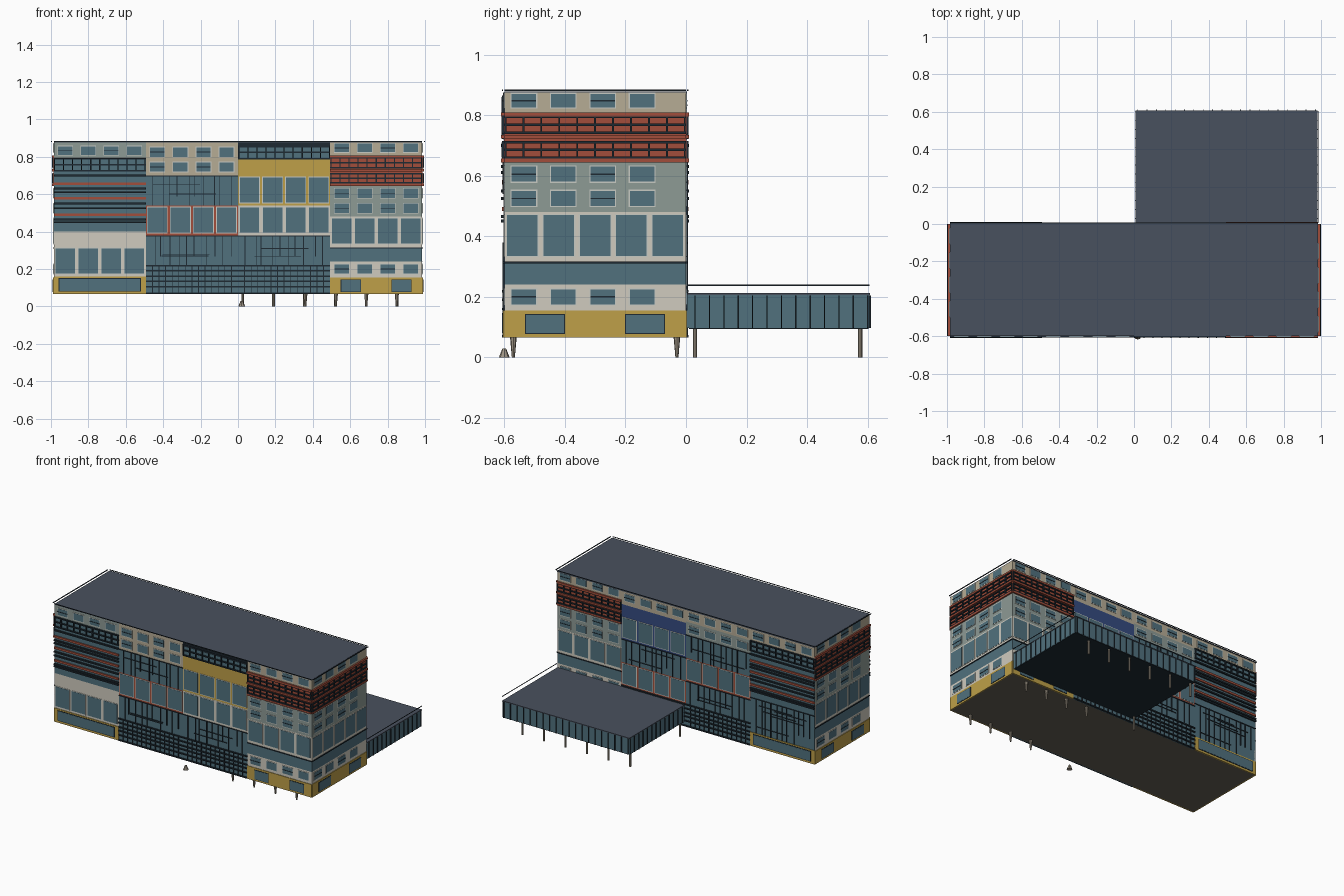
import bpy, bmesh, random

if "Cube" in bpy.data.objects:
    bpy.data.objects.remove(bpy.data.objects["Cube"])

random.seed(4)
COLORS = {
    "glass": (.32, .44, .49), "dark": (.14, .18, .21), "red": (.63, .31, .24),
    "yellow": (.74, .62, .29), "white": (.81, .79, .74), "tan": (.71, .67, .58),
    "sage": (.55, .60, .58), "navy": (.22, .30, .50), "roof": (.29, .32, .37),
    "base": (.40, .38, .34), "post": (.62, .58, .52), "trim": (.78, .79, .76)}
mats, parts = {}, {}
L, W, D = .985, .49, .6      # half length, bay width, depth of the main block


def material(key):
    if key not in mats:
        mats[key] = bpy.data.materials.new(key)
        mats[key].diffuse_color = (*[c ** 2.2 for c in COLORS[key]], 1)
    return mats[key]


def mesh_for(name, color):
    return parts.setdefault((name, color), bmesh.new())


def box(name, color, x, y, z, place=lambda a, b, c: (a, b, c)):
    bm = mesh_for(name, color)
    v = [bm.verts.new(place(a, b, c)) for a in x for b in y for c in z]
    for f in ((0, 1, 3, 2), (4, 6, 7, 5), (0, 4, 5, 1), (2, 3, 7, 6), (0, 2, 6, 4), (1, 5, 7, 3)):
        bm.faces.new([v[i] for i in f])


def post(name, x, y, top, r_low, r_top):
    bm = mesh_for(name, "post")
    made = bmesh.ops.create_cone(bm, cap_ends=True, segments=8, radius1=r_low, radius2=r_top, depth=top)
    bmesh.ops.translate(bm, verts=made["verts"], vec=(x, y, top / 2))


class Facade:
    """Places rectangles on one wall: u along it, z up, d outwards."""

    def __init__(self, name, place):
        self.name, self.place = name, place

    def rect(self, part, color, u0, u1, z0, z1, d=0.0):
        box(f"{self.name}_{part}", color, (u0, u1), (-.005, d), (z0, z1),
            lambda u, dd, z: self.place(u, dd, z))

    def window(self, u0, u1, z0, z1, frame="trim", bar=False):
        self.rect("window_frames", frame, u0 - .004, u1 + .004, z0 - .004, z1 + .004, .002)
        self.rect("window_panes", "glass", u0, u1, z0, z1, .003)
        if bar:
            m = (z0 + z1) / 2
            self.rect("window_bars", "dark", u0, u1, m - .002, m + .002, .005)

    def punched(self, u0, u1, z0, z1, color, rows, n=4, fill=.62, shift=0):
        self.rect("cladding", color, u0, u1, z0, z1)
        p = (u1 - u0 - shift) / n
        for w0, w1 in rows:
            for i in range(n):
                c = u0 + p * (i + .5)
                self.window(c - p * fill / 2, c + p * fill / 2, w0, w1, bar=(fill < .7 and i % 2 == 0))

    def curtain(self, u0, u1, z0, z1, n=11, bars=2):
        # glazing with irregular mullions
        self.rect("curtain_glass", "glass", u0, u1, z0, z1)
        for i in range(1, n):
            u = u0 + (u1 - u0) * (i + random.uniform(-.3, .3)) / n
            a = random.choice((z0, z0, z0 + (z1 - z0) * .3))
            self.rect("mullions", "dark", u - .002, u + .002, a, z1, .006)
        for i in range(bars):
            z, a = random.uniform(z0 + .03, z1 - .03), random.uniform(u0, u0 + .2)
            self.rect("transoms", "dark", a, a + .25, z - .002, z + .002, .005)
        self.rect("transoms", "dark", u0, u1, z1 - .005, z1, .005)

    def ribbon(self, u0, u1, z0, z1, n=10):
        # continuous window strip in a dark frame
        self.rect("ribbon_glass", "glass", u0, u1, z0, z1)
        for z in (z0, (z0 + z1) / 2, z1):
            self.rect("ribbon_rails", "dark", u0, u1, z - .004, z + .004, .008)
        for i in range(n + 1):
            u = u0 + .004 + (u1 - u0 - .008) * i / n
            self.rect("ribbon_mullions", "dark", u - .003, u + .003, z0, z1, .009)

    def louvres(self, u0, u1, z0, z1):
        self.rect("louvre_glass", "glass", u0, u1, z0, z1)
        for z in (.70, .63, .61, .55, .525, .465, .45):
            self.rect("louvre_bars", "dark", u0, u1, z - .005, z + .005, .010)
        for z in (.655, .578, .49):
            self.rect("red_bands", "red", u0, u1, z - .007, z + .007, .008)

    def grid(self, u0, u1):
        self.rect("grid_glass", "glass", u0, u1, .065, .22)
        for z in (.07, .105, .135, .16, .19, .218):
            self.rect("grid_bars", "dark", u0, u1, z - .004, z + .004, .008)
        for i in range(1, 14):
            u = u0 + (u1 - u0) * i / 14
            self.rect("grid_mullions", "dark", u - .002, u + .002, .065, .22, .006)

    def showcase(self, u0, u1):
        # yellow framed shop window
        self.rect("yellow_base", "yellow", u0, u1, .065, .16, .004)
        self.rect("shop_frame", "dark", u0 + .026, u1 - .026, .079, .151, .006)
        self.rect("shop_pane", "glass", u0 + .03, u1 - .03, .083, .147, .007)

    def end_bay(self, u0, u1, n=4, shift=0):
        w = u1 - u0
        self.punched(u0, u1, .805, .875, "tan", [(.825, .87)], 4, shift=shift)
        self.rect("red_bands", "red", u0, u1, .645, .808, 0.001)
        self.ribbon(u0, u1, .742, .795)
        self.ribbon(u0, u1, .66, .71)
        for z in (.802, .728, .65):
            self.rect("red_bands", "red", u0, u1, z - .006, z + .006, .010)
        self.punched(u0, u1, .48, .645, "sage", [(.58, .63), (.50, .55)], 4, shift=shift)
        self.punched(u0, u1, .315, .48, "white", [(.335, .47)], n, .84)
        self.rect("band_glass", "glass", u0, u1, .24, .315)
        self.rect("band_rail", "dark", u0, u1, .31, .316, .005)
        self.punched(u0, u1, .155, .24, "white", [(.175, .225)], 4, shift=shift)
        self.rect("yellow_base", "yellow", u0, u1, .065, .155, .004)
        for a, b in ((.12, .33), (.67, .88)):
            self.rect("base_frame", "dark", u0 + a * w - .003, u0 + b * w + .003, .077, .143, .006)
            self.rect("base_window", "glass", u0 + a * w, u0 + b * w, .08, .14, .007)


front = Facade("front", lambda u, d, z: (u, -D - d, z))
back = Facade("back", lambda u, d, z: (-u, d, z))
right = Facade("right", lambda u, d, z: (L + d, u, z))
left = Facade("left", lambda u, d, z: (-L - d, -u, z))
B = [-L, -.493, 0, .493, L]

# front wall, four bays
f, a, b = front, B[0], B[1]
f.punched(a, b, .795, .875, "sage", [(.81, .855)])
f.ribbon(a, b, .725, .79)
f.louvres(a, b, .40, .725)
f.punched(a, b, .16, .40, "white", [(.175, .31)], 4, .84)
f.showcase(a, b)
a, b = B[1], B[2]
f.punched(a, b, .70, .875, "tan", [(.80, .85), (.72, .77)])
f.curtain(a, b, .54, .70)
f.punched(a, b, .38, .54, "red", [(.395, .53)], 4, .84)
f.curtain(a, b, .22, .38)
f.grid(a, b)
a, b = B[2], B[3]
f.ribbon(a, b, .79, .86)
f.rect("parapet_band", "dark", a, b, .85, .875, .004)
f.punched(a, b, .54, .79, "yellow", [(.555, .69)], 4, .84)
f.punched(a, b, .38, .54, "white", [(.395, .53)], 4, .84)
f.curtain(a, b, .22, .38)
f.grid(a, b)
f.end_bay(B[3], B[4])

# back wall, four bays
f = back
f.end_bay(B[0], B[1])
a, b = B[1], B[2]
f.punched(a, b, .78, .875, "tan", [(.81, .855)])
f.punched(a, b, .54, .78, "navy", [(.555, .69)], 4, .84)
f.curtain(a, b, .38, .54)
f.punched(a, b, .22, .38, "red", [(.235, .37)], 4, .84)
f.grid(a, b)
a, b = B[2], B[3]
f.punched(a, b, .79, .875, "tan", [(.81, .855)])
f.punched(a, b, .70, .79, "sage", [(.72, .765)])
f.curtain(a, b, .54, .70)
f.punched(a, b, .38, .54, "red", [(.395, .53)], 4, .84)
f.curtain(a, b, .22, .38)
f.grid(a, b)
a, b = B[3], B[4]
f.punched(a, b, .795, .875, "tan", [(.81, .855)])
f.ribbon(a, b, .725, .79)
f.louvres(a, b, .40, .725)
f.curtain(a, b, .16, .40, 12, 5)
f.showcase(a, b)

# end walls
right.end_bay(-D, 0, 5, .08)
left.end_bay(0, D, 5, .08)

# solid core, underside and roof
box("building_core", "base", (-L + .003, L - .003), (-D + .003, -.003), (.065, .874))
box("main_roof", "roof", (-L, L), (-D, .004), (.872, .878))
for y in (-D - .006, .006):
    box("roof_edge", "dark", (-L, L), (y - .002, y + .002), (.880, .884))
for x in (-L - .012, L + .012):
    box("roof_edge", "dark", (x - .003, x + .003), (-D, 0), (.880, .884))

# low rear wing with mullions
X0, X1, Y1 = .01, .98, .605
box("wing_glass", "glass", (X0, X1), (.004, Y1), (.097, .208))
box("wing_floor", "dark", (X0 + .002, X1 - .002), (.01, Y1 - .002), (.094, .098))
box("wing_roof", "roof", (X0 - .002, X1 + .002), (.004, Y1 + .003), (.206, .212))
box("wing_rail", "dark", (X1 + .004, X1 + .007), (.005, Y1), (.236, .240))
for i in range(13):
    y = .03 + .57 * i / 12
    for x in (X0, X1):
        box("wing_mullions", "dark", (x - .005, x + .005), (y - .002, y + .002), (.097, .205))
for i in range(20):
    x = X0 + .01 + (X1 - X0 - .02) * i / 19
    box("wing_mullions", "dark", (x - .002, x + .002), (Y1 - .004, Y1 + .006), (.097, .205))

# wing posts and tapered main posts
for i in range(6):
    post("wing_posts", .025 + .165 * i, .575, .096, .007, .007)
post("wing_posts", .025, .03, .096, .007, .007)
for i in range(4):
    for y in (-.57, -.03):
        post("main_posts", .36 + .163 * i, y, .067, .005, .011)
post("small_bollard", .02, -.6, .03, .018, .006)

# turn every collected part into an object
for (name, color), bm in parts.items():
    bmesh.ops.recalc_face_normals(bm, faces=bm.faces)
    label = f"{name}_{color}" if name.endswith(("cladding", "frames")) else name
    me = bpy.data.meshes.new(label)
    bm.to_mesh(me)
    bm.free()
    me.materials.append(material(color))
    bpy.context.collection.objects.link(bpy.data.objects.new(label, me))

for m in bpy.data.materials:
    if m.users and not m.is_grease_pencil:
        m.use_nodes = True
        m.node_tree.nodes["Principled BSDF"].inputs["Base Color"].default_value = m.diffuse_color
